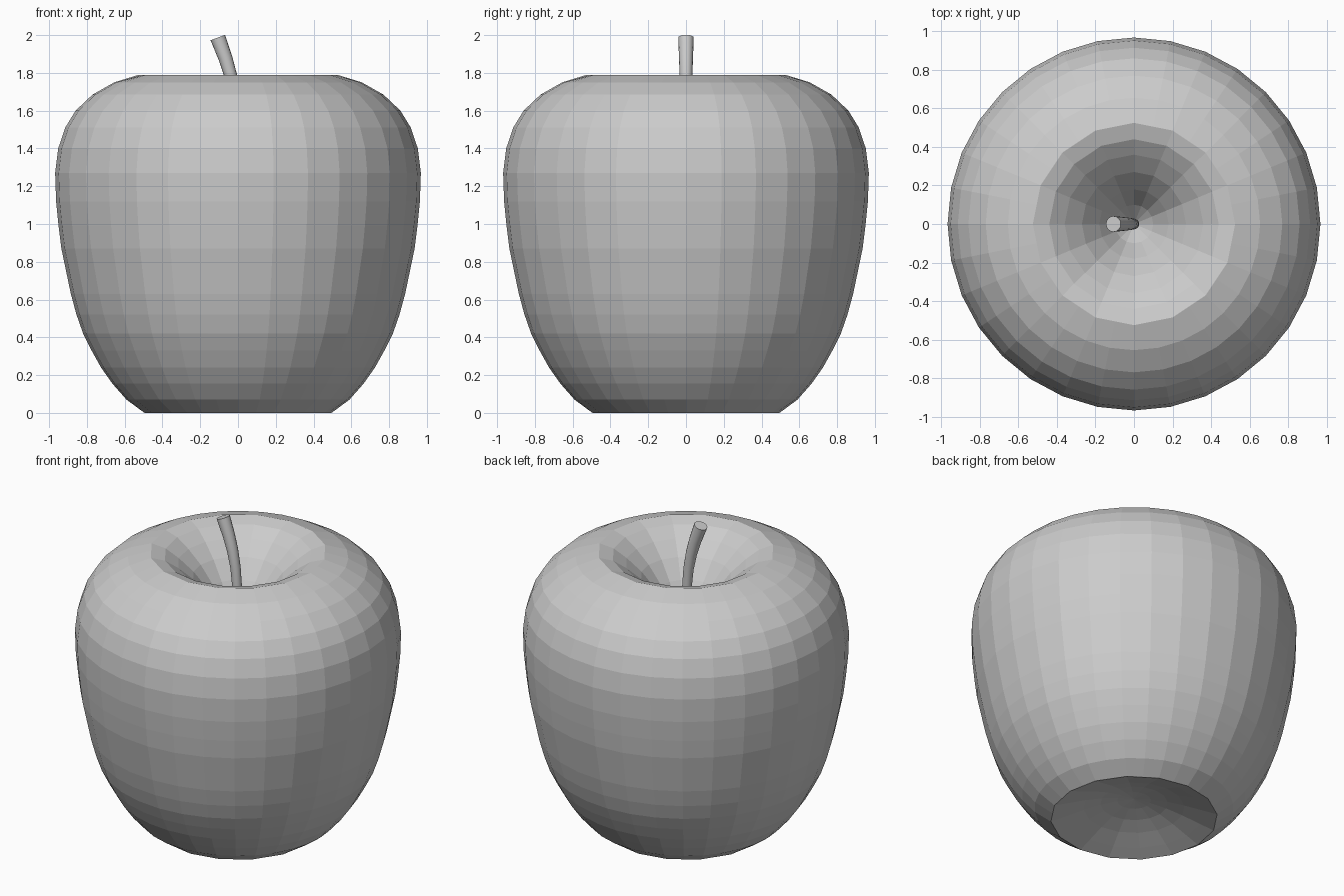
import bpy, bmesh
from math import sin, cos, pi
from mathutils import Vector

if "Cube" in bpy.data.objects:
    bpy.data.objects.remove(bpy.data.objects["Cube"])

SIDES = 32


def ring_points(r, z, coarse):
    """One lathe ring; coarse rings lie on a 16-sided outline."""
    pts = [Vector((r * cos(2 * pi * i / SIDES), r * sin(2 * pi * i / SIDES), z))
           for i in range(SIDES)]
    if coarse:
        for i in range(1, SIDES, 2):
            pts[i] = (pts[i - 1] + pts[(i + 1) % SIDES]) / 2
    return pts


def skin(name, rings, start=None, end=None):
    """Join rings with quads; close each end with a pole point or a flat cap."""
    bm = bmesh.new()
    loops = [[bm.verts.new(p) for p in ring] for ring in rings]
    n = len(loops[0])
    for a, b in zip(loops, loops[1:]):
        for i in range(n):
            j = (i + 1) % n
            bm.faces.new((a[i], a[j], b[j], b[i]))
    for loop, pole in ((loops[0], start), (loops[-1], end)):
        if pole is None:
            bm.faces.new(loop)
        else:
            p = bm.verts.new(pole)
            for i in range(n):
                bm.faces.new((p, loop[i], loop[(i + 1) % n]))
    bmesh.ops.recalc_face_normals(bm, faces=bm.faces)
    mesh = bpy.data.meshes.new(name)
    bm.to_mesh(mesh)
    bm.free()
    obj = bpy.data.objects.new(name, mesh)
    bpy.context.collection.objects.link(obj)
    return obj


# Apple body: (radius, height) from bottom dimple, over the side, into the top hollow
profile = [(0.10, 0.12), (0.20, 0.10), (0.30, 0.07), (0.41, 0.03), (0.495, 0.0),
           (0.59, 0.07), (0.665, 0.155), (0.725, 0.24), (0.775, 0.33),
           (0.82, 0.42), (0.855, 0.52), (0.885, 0.63), (0.91, 0.75),
           (0.935, 0.87), (0.95, 0.99), (0.963, 1.12), (0.968, 1.27),
           (0.952, 1.40), (0.915, 1.51), (0.86, 1.60), (0.77, 1.685),
           (0.655, 1.75), (0.525, 1.79), (0.44, 1.765), (0.36, 1.71),
           (0.27, 1.63), (0.18, 1.52), (0.10, 1.40)]
skin("apple_body", [ring_points(r, z, r < 0.54) for r, z in profile],
     (0, 0, 0.13), (0, 0, 1.30))

# Stem: round tube along a leaning path (x, z, radius)
path = [(0.0, 1.28, 0.026), (0.0, 1.42, 0.027), (-0.006, 1.55, 0.029),
        (-0.018, 1.68, 0.031), (-0.04, 1.79, 0.034), (-0.067, 1.88, 0.037),
        (-0.107, 1.987, 0.041)]
rings = []
for k, (x, z, r) in enumerate(path):
    a, b = path[max(k - 1, 0)], path[min(k + 1, len(path) - 1)]
    t = Vector((b[0] - a[0], 0, b[1] - a[1])).normalized()
    side = Vector((t.z, 0, -t.x))
    rings.append([Vector((x, 0, z)) + side * r * cos(2 * pi * i / 16)
                  + Vector((0, r * sin(2 * pi * i / 16), 0)) for i in range(16)])
stem = skin("stem", rings)
bpy.context.view_layer.objects.active = stem
stem.select_set(True)
bpy.ops.object.shade_smooth_by_angle()
